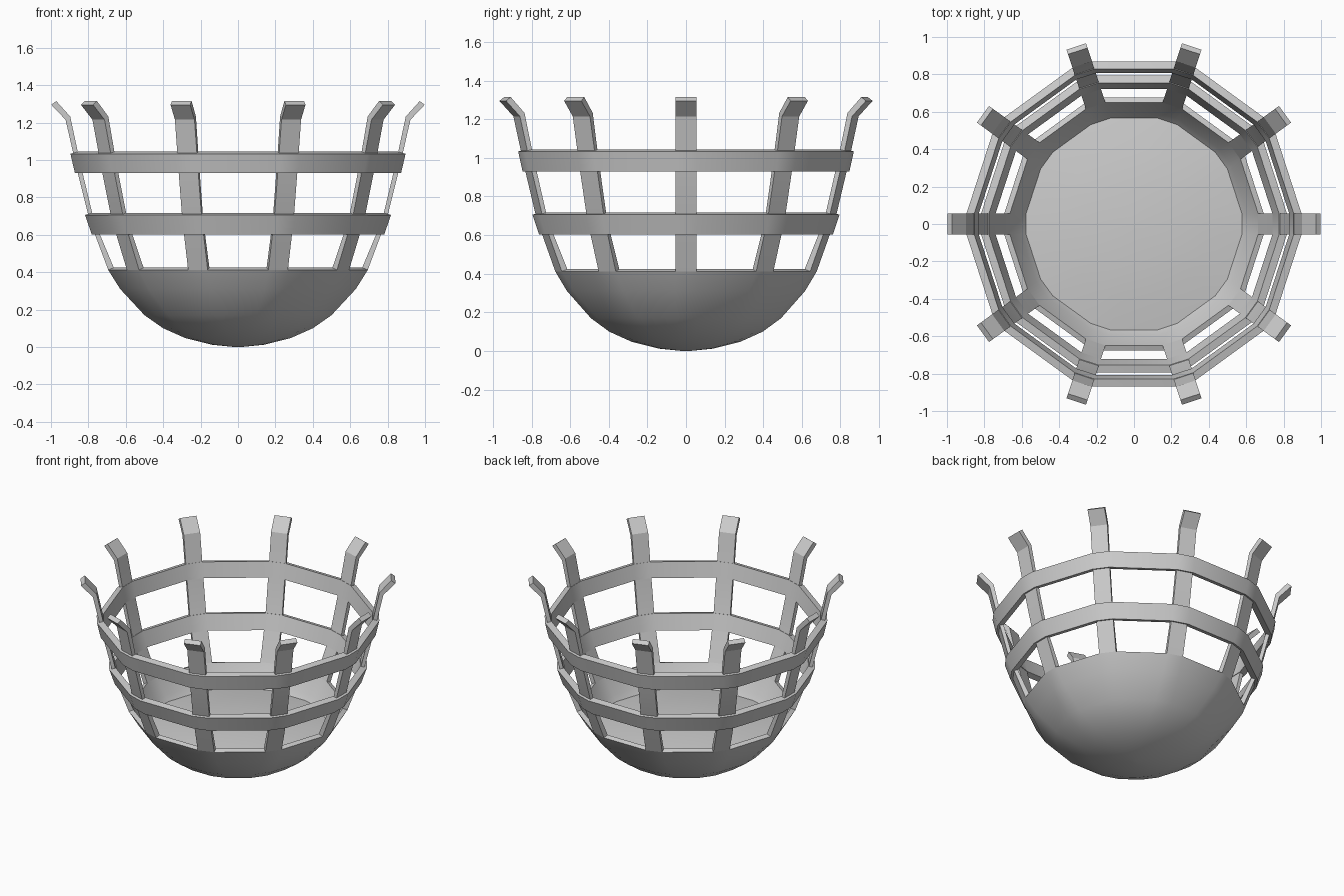
import bpy, bmesh, math

if "Cube" in bpy.data.objects:
    bpy.data.objects.remove(bpy.data.objects["Cube"])

N = 10          # number of ribs
HALF = 0.055    # half width of a rib


def finish(name, bm, smooth=None):
    bmesh.ops.remove_doubles(bm, verts=bm.verts, dist=1e-4)
    bmesh.ops.recalc_face_normals(bm, faces=bm.faces)
    me = bpy.data.meshes.new(name)
    bm.to_mesh(me)
    bm.free()
    ob = bpy.data.objects.new(name, me)
    bpy.context.collection.objects.link(ob)
    if smooth:
        bpy.ops.object.select_all(action='DESELECT')
        ob.select_set(True)
        bpy.context.view_layer.objects.active = ob
        bpy.ops.object.shade_smooth_by_angle(angle=math.radians(smooth))
    return ob


def section(bm, r, z):
    """Ten-sided loop with a narrow flat at every rib."""
    w = min(HALF, r * math.tan(math.pi / 20))
    loop = []
    for i in range(N):
        a = i * math.tau / N
        c, s = math.cos(a), math.sin(a)
        for t in (-w, w):
            loop.append(bm.verts.new((r * c - t * s, r * s + t * c, z)))
    return loop


def lathe(name, profile, closed, smooth=None):
    bm = bmesh.new()
    loops = [section(bm, r, z) for r, z in profile]
    pairs = list(zip(loops, loops[1:]))
    if closed:
        pairs.append((loops[-1], loops[0]))
    for a, b in pairs:
        for i in range(2 * N):
            j = (i + 1) % (2 * N)
            bm.faces.new((a[i], a[j], b[j], b[i]))
    if not closed:
        bm.faces.new(loops[0])
        bm.faces.new(loops[-1])
    return finish(name, bm, smooth)


# Solid bowl: outer curve, rim, inner wall and slightly domed floor
lathe("bowl", [(0.02, 0.0), (0.14, 0.012), (0.28, 0.047), (0.40, 0.10),
               (0.50, 0.17), (0.63, 0.31), (0.694, 0.412),
               (0.664, 0.424), (0.605, 0.31), (0.577, 0.275),
               (0.40, 0.30), (0.20, 0.316), (0.02, 0.32)], False, 30)

# Two flared hoops, flush with the inside of the ribs
for name, r0, z0, r1, z1 in (("lower_hoop", 0.782, 0.602, 0.818, 0.706),
                             ("upper_hoop", 0.872, 0.930, 0.896, 1.033)):
    lathe(name, [(r0, z0), (r1, z1), (r1 - 0.042, z1 + 0.011),
                 (r0 - 0.042, z0 + 0.011)], True, 30)

# Ribs with outward bent tips
outer = [(0.694, 0.412), (0.768, 0.61), (0.802, 0.71), (0.858, 0.935),
         (0.882, 1.04), (0.922, 1.215), (0.998, 1.295)]
inner = [(0.664, 0.424), (0.742, 0.61), (0.778, 0.71), (0.832, 0.935),
         (0.856, 1.04), (0.897, 1.232), (0.972, 1.315)]
for k in range(N):
    a = k * math.tau / N
    c, s = math.cos(a), math.sin(a)
    bm = bmesh.new()
    rows = [[bm.verts.new((r * c - t * s, r * s + t * c, z))
             for r, z, t in ((*o, -HALF), (*o, HALF), (*i, HALF), (*i, -HALF))]
            for o, i in zip(outer, inner)]
    for p, q in zip(rows, rows[1:]):
        for i in range(4):
            j = (i + 1) % 4
            bm.faces.new((p[i], p[j], q[j], q[i]))
    bm.faces.new(rows[0])
    bm.faces.new(rows[-1])
    finish(f"rib_{k + 1}", bm, 20)
